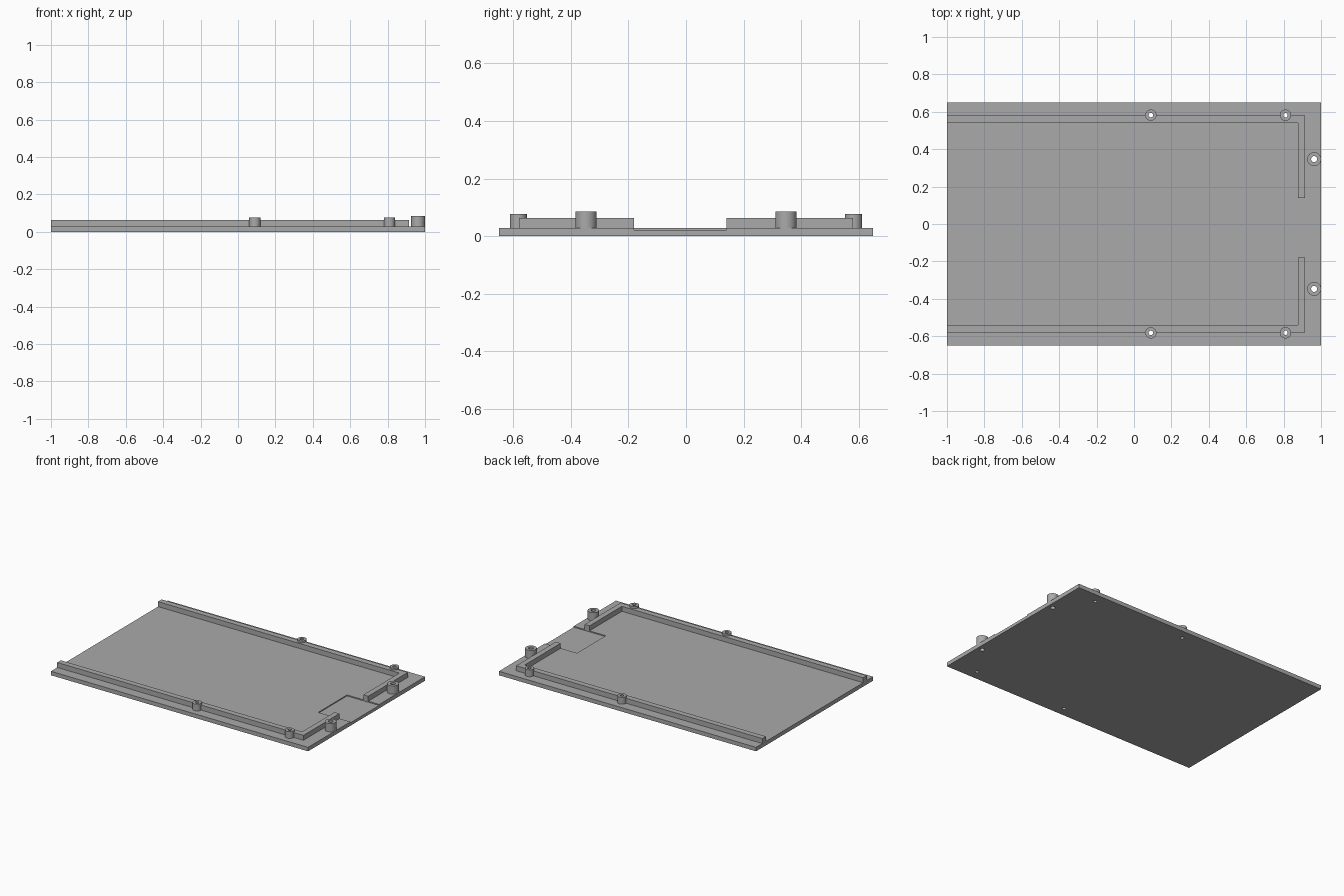
import bpy, bmesh
from math import radians

cube = bpy.data.objects.get("Cube")
if cube:
    bpy.data.objects.remove(cube, do_unlink=True)

grey = bpy.data.materials.new("mid_grey")
grey.use_nodes = True
COLOUR = (0.4, 0.4, 0.4, 1)
grey.diffuse_color = COLOUR
grey.node_tree.nodes["Principled BSDF"].inputs["Base Color"].default_value = COLOUR

HALF_WIDTH, PLATE_TOP, WALL_TOP = 0.65, 0.028, 0.063


def finish(name, bm):
    bmesh.ops.recalc_face_normals(bm, faces=bm.faces)
    mesh = bpy.data.meshes.new(name)
    bm.to_mesh(mesh)
    bm.free()
    obj = bpy.data.objects.new(name, mesh)
    bpy.context.collection.objects.link(obj)
    mesh.materials.append(grey)
    return obj


def prism(name, outline, bottom, top):
    """Extrude a flat outline upward."""
    bm = bmesh.new()
    face = bm.faces.new([bm.verts.new((x, y, bottom)) for x, y in outline])
    up = bmesh.ops.extrude_face_region(bm, geom=[face])["geom"]
    verts = [v for v in up if isinstance(v, bmesh.types.BMVert)]
    bmesh.ops.translate(bm, verts=verts, vec=(0, 0, top - bottom))
    return finish(name, bm)


def box(name, x0, x1, y0, y1, z0, z1):
    return prism(name, [(x0, y0), (x1, y0), (x1, y1), (x0, y1)], z0, z1)


def cylinder(name, x, y, radius, bottom, top):
    bpy.ops.mesh.primitive_cylinder_add(vertices=40, radius=radius, depth=top - bottom,
                                        location=(x, y, (bottom + top) / 2))
    obj = bpy.context.object
    obj.name = name
    obj.data.materials.append(grey)
    return obj


def cut(obj, cutter):
    mod = obj.modifiers.new("cut", 'BOOLEAN')
    mod.operation, mod.solver, mod.object = 'DIFFERENCE', 'EXACT', cutter
    bpy.ops.object.select_all(action='DESELECT')
    bpy.context.view_layer.objects.active = obj
    obj.select_set(True)
    bpy.ops.object.modifier_apply(modifier=mod.name)


# Base plate with a shallow recess at the right end
plate = box("base_plate", -1, 1, -HALF_WIDTH, HALF_WIDTH, 0, PLATE_TOP)
helpers = [box("recess_cutter", 0.75, 1.1, -0.18, 0.14, 0.021, 0.1)]
cut(plate, helpers[0])


# L-shaped rim walls, leaving a gap at the recess
def rim(name, side, gap):
    outer, inner = side * 0.58, side * 0.54
    outline = [(-1, outer), (0.915, outer), (0.915, gap),
               (0.877, gap), (0.877, inner), (-1, inner)]
    return prism(name, outline, PLATE_TOP, WALL_TOP)


walls = {1: rim("back_rim_wall", 1, 0.14), -1: rim("front_rim_wall", -1, -0.18)}

# Screw posts: x, y, radius, hole radius, top
POSTS = {"middle_post": (0.09, 0.582, 0.03, 0.012, 0.076),
         "corner_post": (0.81, 0.582, 0.03, 0.012, 0.076),
         "end_post": (0.963, 0.347, 0.037, 0.016, 0.086)}
for side, label in ((1, "back"), (-1, "front")):
    for name, (x, y, radius, hole, top) in POSTS.items():
        post = cylinder(f"{label}_{name}", x, side * y, radius, PLATE_TOP, top)
        drill = cylinder("hole_cutter", x, side * y, hole, -0.1, 0.2)
        helpers.append(drill)
        cut(post, drill)
        cut(plate, drill)
        if name != "end_post":
            cut(walls[side], drill)
        bpy.ops.object.select_all(action='DESELECT')
        post.select_set(True)
        bpy.context.view_layer.objects.active = post
        bpy.ops.object.shade_smooth_by_angle(angle=radians(30))

for helper in helpers:
    bpy.data.objects.remove(helper, do_unlink=True)
